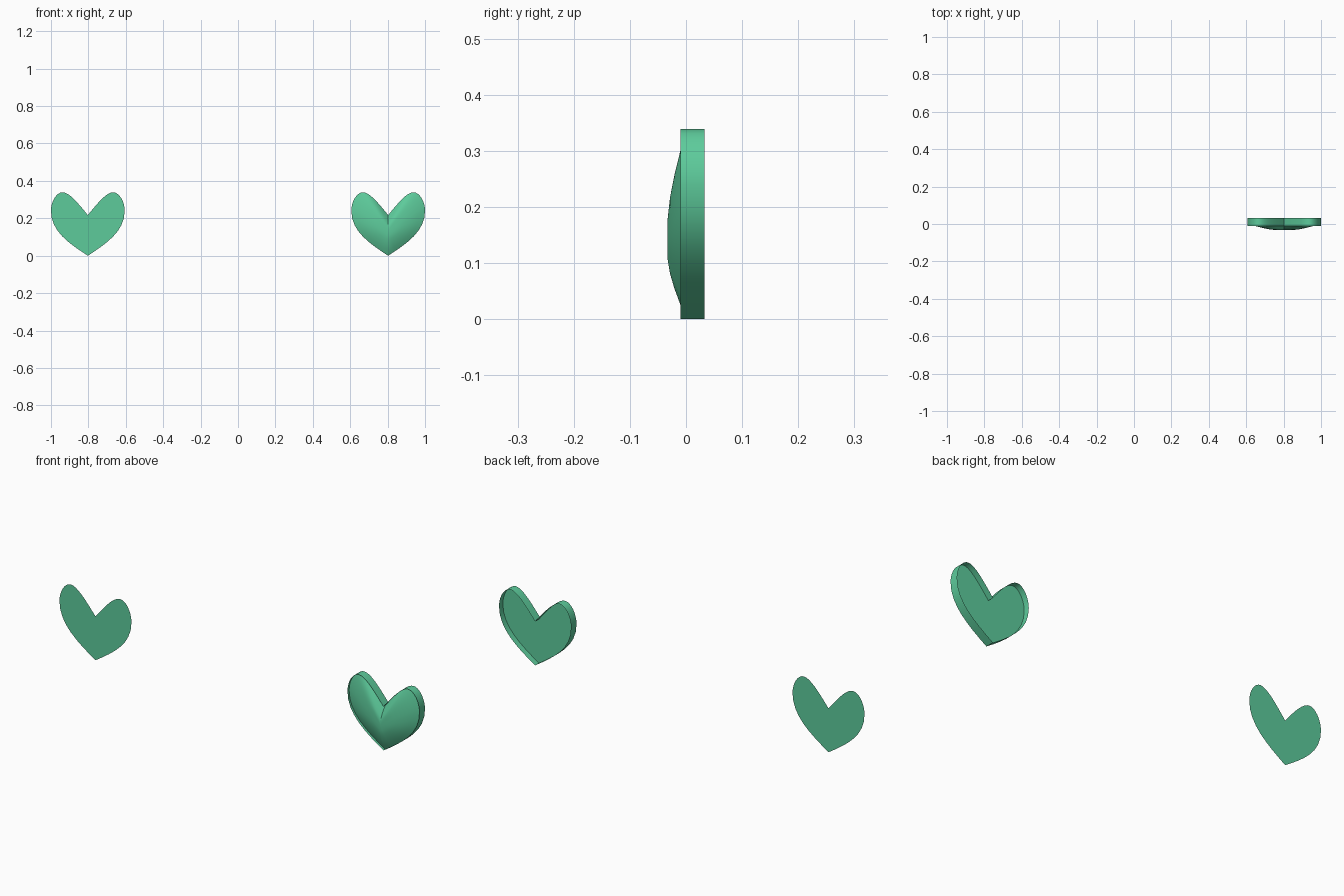
import bpy, bmesh
from mathutils import Vector
from mathutils.geometry import interpolate_bezier

if "Cube" in bpy.data.objects:
    bpy.data.objects.remove(bpy.data.objects["Cube"])

CENTRE = Vector((0, 0.135))

green = bpy.data.materials.new("green")
green.diffuse_color = (0.11, 0.60, 0.33, 1)
green.use_nodes = True
green.node_tree.nodes["Principled BSDF"].inputs["Base Color"].default_value = green.diffuse_color


# Heart outline: right half from three bezier spans, then mirrored
def heart_outline(n=9):
    spans = [((0, .217), (.055, .285), (.10, .339), (.135, .339)),
             ((.135, .339), (.168, .339), (.197, .29), (.197, .24)),
             ((.197, .24), (.197, .13), (.10, .065), (0, 0))]
    half = []
    for s in spans:
        half += [p.to_2d() for p in interpolate_bezier(*[Vector((x, z, 0)) for x, z in s], n)[:-1]]
    left = [Vector((-p.x, p.y)) for p in reversed(half[1:])]
    return half + [Vector((0, 0))] + left


OUTLINE = heart_outline()


def ring(bm, k, y):
    pts = [CENTRE + (p - CENTRE) * k for p in OUTLINE]
    return [bm.verts.new((p.x, y, p.y)) for p in pts]


def bridge(bm, a, b):
    for i in range(len(a)):
        j = (i + 1) % len(a)
        bm.faces.new((a[i], a[j], b[j], b[i]))


def finish(bm, name, x):
    bmesh.ops.recalc_face_normals(bm, faces=bm.faces)
    me = bpy.data.meshes.new(name)
    bm.to_mesh(me)
    bm.free()
    me.materials.append(green)
    ob = bpy.data.objects.new(name, me)
    ob.location.x = x
    bpy.context.collection.objects.link(ob)
    bpy.ops.object.select_all(action='DESELECT')
    ob.select_set(True)
    bpy.context.view_layer.objects.active = ob
    bpy.ops.object.shade_smooth_by_angle(angle=0.5)


# Flat heart sheet on the left
bm = bmesh.new()
bm.faces.new(ring(bm, 1, 0.033))
finish(bm, "flat_heart", -0.803)

# Thin rim band around the padded heart
bm = bmesh.new()
bridge(bm, ring(bm, 1, -0.01), ring(bm, 1, 0.033))
finish(bm, "heart_rim", 0.803)

# Padded heart: flat recessed back, domed front
bm = bmesh.new()
rings = [ring(bm, k, y) for k, y in
         [(1, .003), (.81, -.01), (.6, -.0205), (.4, -.0285), (.2, -.033)]]
for a, b in zip(rings, rings[1:]):
    bridge(bm, a, b)
tip = bm.verts.new((0, -.033, CENTRE.y))
for i, v in enumerate(rings[-1]):
    bm.faces.new((v, rings[-1][(i + 1) % len(rings[-1])], tip))
bm.faces.new(rings[0])
finish(bm, "heart_pad", 0.803)
